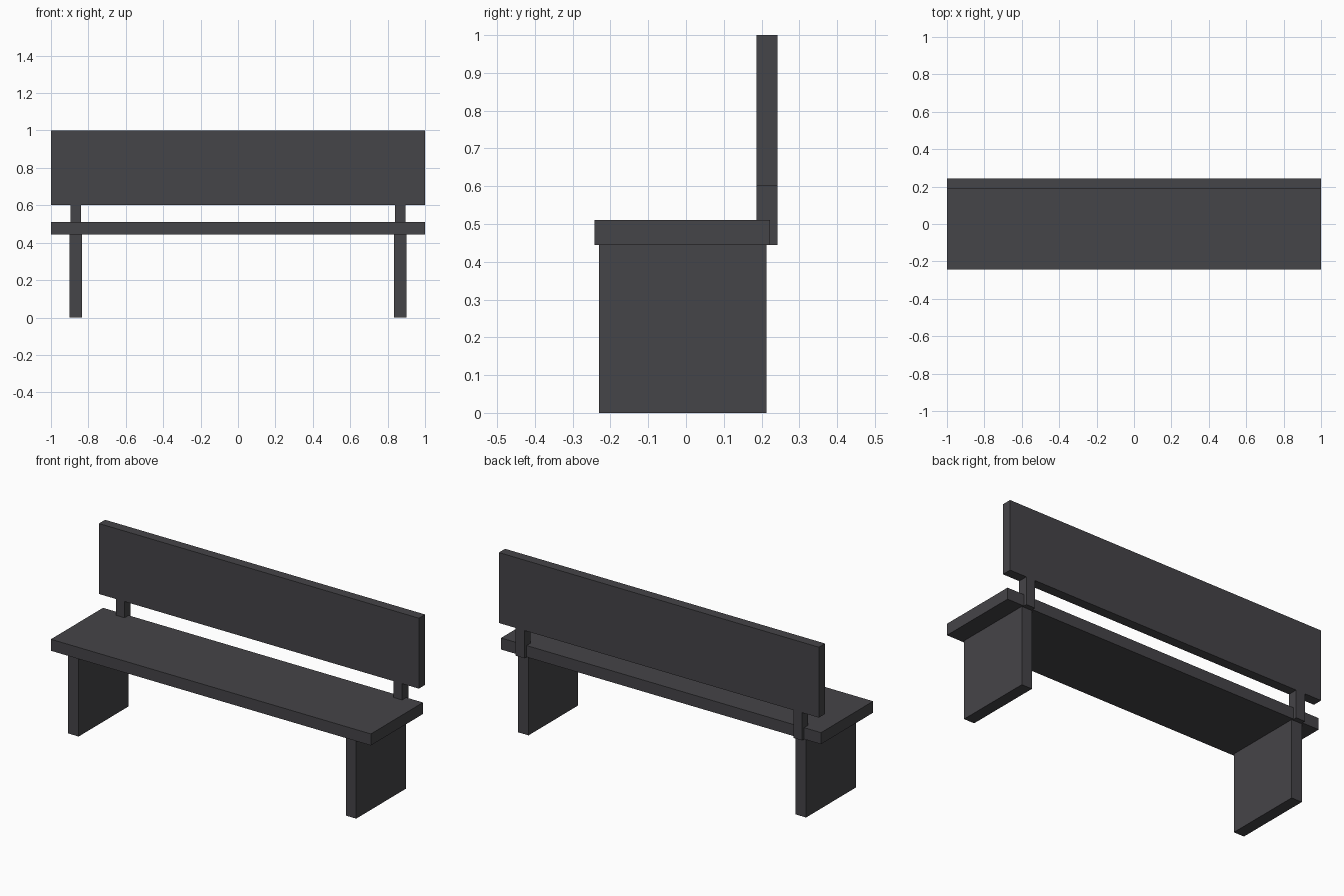
import bpy

cube = bpy.data.objects.get("Cube")
if cube:
    bpy.data.objects.remove(cube, do_unlink=True)

mat = bpy.data.materials.new("charcoal grey")
mat.use_nodes = True
colour = (0.060, 0.058, 0.065, 1)
mat.diffuse_color = colour
mat.node_tree.nodes["Principled BSDF"].inputs["Base Color"].default_value = colour


def box(name, x, y, z):
    """Add a board spanning the given (low, high) ranges."""
    spans = (x, y, z)
    bpy.ops.mesh.primitive_cube_add(size=1, location=[(a + b) / 2 for a, b in spans])
    obj = bpy.context.object
    obj.name = obj.data.name = name
    obj.scale = [b - a for a, b in spans]
    bpy.ops.object.transform_apply(location=False, rotation=False, scale=True)
    obj.data.materials.append(mat)
    return obj


SEAT_BOTTOM, SEAT_TOP = 0.445, 0.51
BACK_BOTTOM = 0.602
BACK_Y = (0.187, 0.242)

# Long boards
box("seat", (-1, 1), (-0.242, 0.223), (SEAT_BOTTOM, SEAT_TOP))
box("backrest", (-1, 1), BACK_Y, (BACK_BOTTOM, 1))

# Slab legs and backrest posts on both sides
for side, s in (("left", 1), ("right", -1)):
    box(f"{side}_leg", sorted((s * 0.835, s * 0.9)), (-0.23, 0.213), (0, SEAT_BOTTOM))
    box(f"{side}_backrest_post", sorted((s * 0.84, s * 0.895)), BACK_Y,
        (SEAT_BOTTOM, BACK_BOTTOM))
